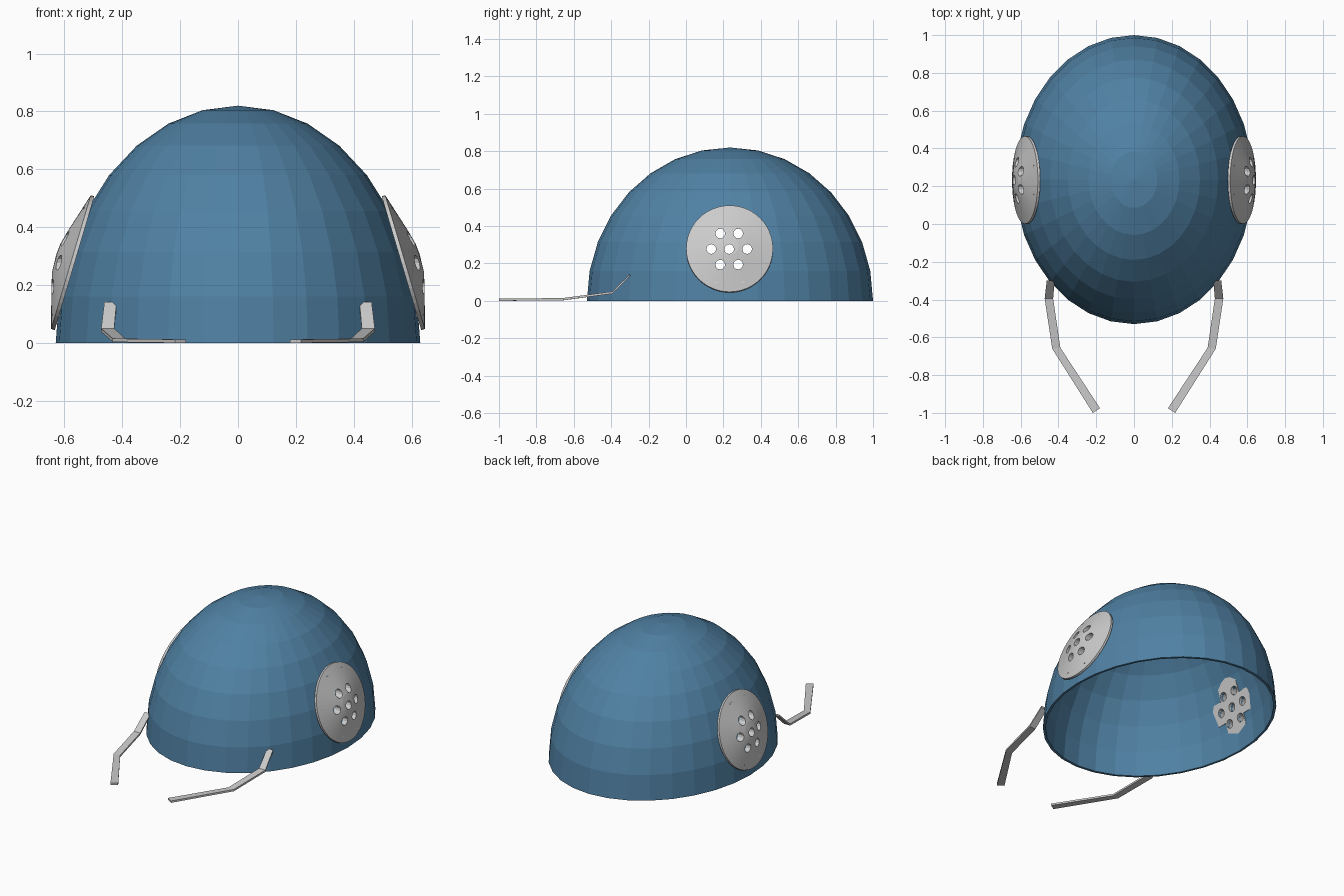
import bpy, bmesh, math
from mathutils import Matrix, Vector

if "Cube" in bpy.data.objects:
    bpy.data.objects.remove(bpy.data.objects["Cube"])


def make_object(name, bm, matrix=Matrix()):
    bm.transform(matrix)
    bmesh.ops.recalc_face_normals(bm, faces=bm.faces)
    mesh = bpy.data.meshes.new(name)
    bm.to_mesh(mesh)
    bm.free()
    obj = bpy.data.objects.new(name, mesh)
    bpy.context.collection.objects.link(obj)
    return obj


def lathe(profile, segs=32):
    """Revolve (radius, height) points around z; radius 0 closes at a pole."""
    bm = bmesh.new()
    rings = []
    for r, h in profile:
        n = 1 if r < 1e-6 else segs
        rings.append([bm.verts.new((r * math.cos(2 * math.pi * i / segs),
                                    r * math.sin(2 * math.pi * i / segs), h))
                      for i in range(n)])
    for a, b in zip(rings, rings[1:]):
        for i in range(segs):
            j = (i + 1) % segs
            quad = [a[i % len(a)], a[j % len(a)], b[j % len(b)], b[i % len(b)]]
            bm.faces.new(list(dict.fromkeys(quad)))
    return bm


def extrude_outline(points, z0, z1):
    bm = bmesh.new()
    face = bm.faces.new([bm.verts.new((x, y, z0)) for x, y in points])
    ext = bmesh.ops.extrude_face_region(bm, geom=[face])["geom"]
    bmesh.ops.translate(bm, vec=(0, 0, z1 - z0),
                        verts=[v for v in ext if isinstance(v, bmesh.types.BMVert)])
    return bm


def mirror_x(obj):
    obj.modifiers.new("mirror", 'MIRROR').use_mirror_merge = False


# Dome shell: half ellipsoid with a thin wall
CY = 0.235
angles = [math.radians(11.25 * i) for i in range(9)]
outer = [(math.sin(a), math.cos(a)) for a in angles]
outer[-1] = (1, 0)
wall = 0.978
profile = outer + [(r * wall, h * wall) for r, h in reversed(outer)]
dome = make_object("dome_shell", lathe(profile),
                   Matrix.Translation((0, CY, 0)) @ Matrix.Diagonal((0.63, 0.765, 0.82, 1)))
blue = bpy.data.materials.new("blue")
blue.diffuse_color = (0.08, 0.22, 0.37, 1)
blue.use_nodes = True
blue.node_tree.nodes["Principled BSDF"].inputs["Base Color"].default_value = blue.diffuse_color
dome.data.materials.append(blue)

# Tilted frame of the side covers: local x -> y, local z -> outward
tilt = math.radians(16.5)
c, s = math.cos(tilt), math.sin(tilt)
frame = Matrix(((0, -s, c, 0.565), (1, 0, 0, 0.233), (0, c, s, 0.2755), (0, 0, 0, 1)))

# Ear covers: shallow cones with a thin rim
cover_profile = [(0, .07), (.05, .066), (.1, .054), (.241, .013), (.241, 0), (.12, .014), (0, .02)]
covers = make_object("ear_covers", lathe(cover_profile, 48),
                     frame @ Matrix.Diagonal((0.963, 1, 1, 1)))
mirror_x(covers)

# Cross-shaped backing plates seen inside the shell
w, a, v, h = 0.08, 0.165, 0.195, 0.068
cross = [(w, h), (w, v), (-w, v), (-w, h), (-a, h), (-a, -h),
         (-w, -h), (-w, -v), (w, -v), (w, -h), (a, -h), (a, h)]
plates = make_object("inner_cross_plates", extrude_outline(cross, -0.005, 0.024), frame)
mirror_x(plates)

# Seven sound holes right through both sides
bm = bmesh.new()
spots = [(0, 0)] + [(0.096 * math.cos(k * math.pi / 3), 0.096 * math.sin(k * math.pi / 3))
                    for k in range(6)]
for y, z in spots:
    bmesh.ops.create_cone(bm, cap_ends=True, segments=12, radius1=0.026, radius2=0.026, depth=2,
                          matrix=Matrix.Translation((0, 0.231 + y, 0.277 + z))
                          @ Matrix.Rotation(math.pi / 2, 4, 'Y'))
cutter = make_object("hole_cutter", bm)
for obj in (dome, covers, plates):
    mod = obj.modifiers.new("holes", 'BOOLEAN')
    mod.operation, mod.solver, mod.object = 'DIFFERENCE', 'EXACT', cutter
    bpy.context.view_layer.objects.active = obj
    for m in list(obj.modifiers):
        bpy.ops.object.modifier_apply(modifier=m.name)
bpy.data.objects.remove(cutter)

# Bent front prongs: flat strips, given as inner/outer edge pairs
stations = [((.42, -.30), (.462, -.30), .130), ((.428, -.395), (.473, -.395), .038),
            ((.390, -.655), (.433, -.66), .003), ((.180, -.975), (.218, -1.0), .0)]
bm = bmesh.new()
sections = []
for p, q, z in stations:
    t = 0.012
    sections.append([bm.verts.new((*xy, zz)) for xy, zz in
                     ((p, z), (q, z), (q, z + t), (p, z + t))])
for A, B in zip(sections, sections[1:]):
    for i in range(4):
        j = (i + 1) % 4
        bm.faces.new((A[i], A[j], B[j], B[i]))
bm.faces.new(sections[0])
bm.faces.new(sections[-1])
mirror_x(make_object("front_prongs", bm))
